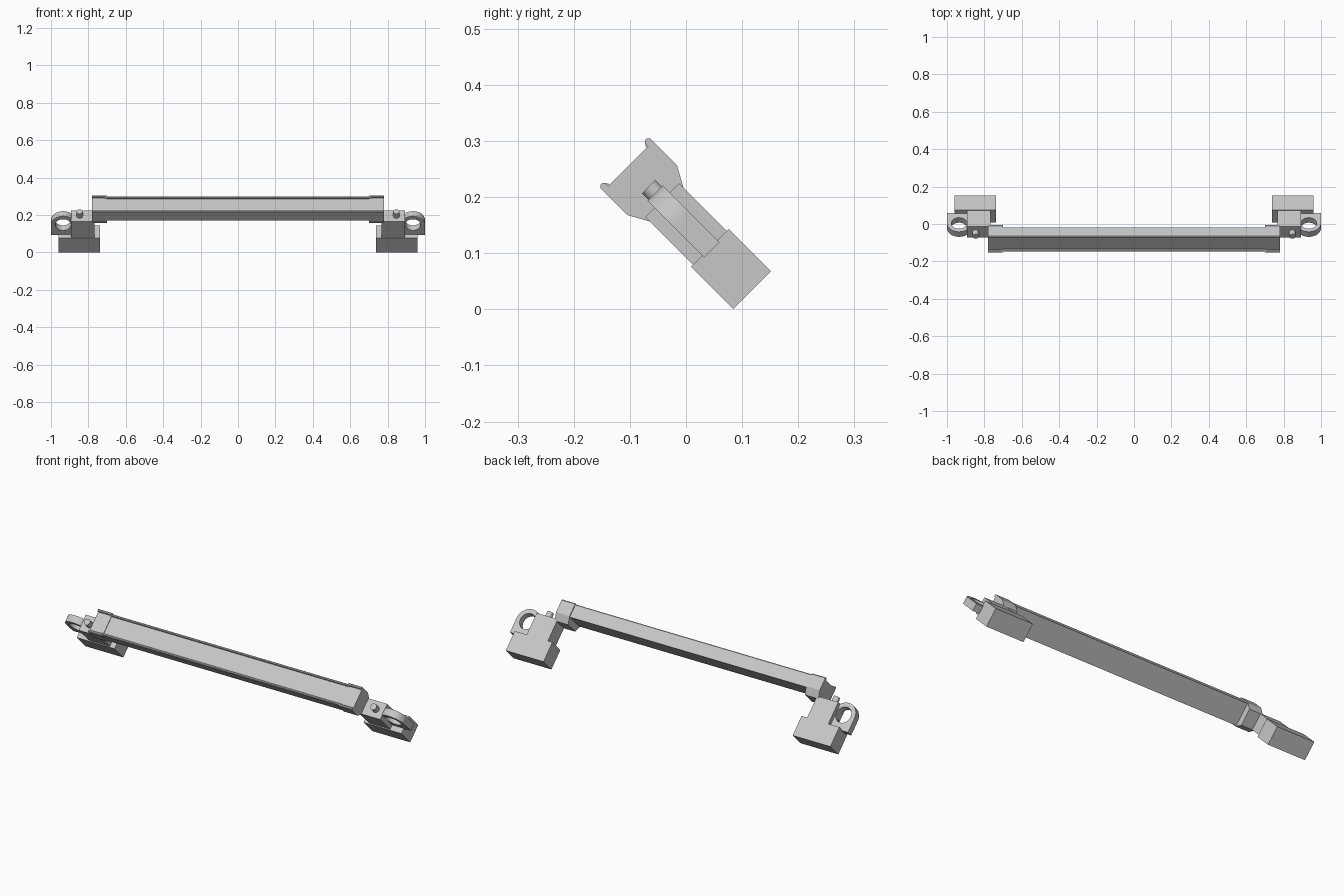
import bpy, bmesh, math
from mathutils import Matrix, Vector

cube = bpy.data.objects.get("Cube")
if cube:
    bpy.data.objects.remove(cube)

# One plain grey finish
grey = bpy.data.materials.new("light_grey_metal")
grey.use_nodes = True
COLOR = (0.57, 0.57, 0.57, 1)
grey.diffuse_color = COLOR
grey.node_tree.nodes["Principled BSDF"].inputs["Base Color"].default_value = COLOR

# Lamp frame: local x along the bar, y from lens to mount, z across; tilted 45 degrees
TILT = Matrix.Translation((0, 0.0757, 0.0763)) @ Matrix.Rotation(math.radians(-45), 4, "X")


def finish(name, bm, smooth=False):
    bm.transform(TILT)
    bmesh.ops.recalc_face_normals(bm, faces=bm.faces)
    mesh = bpy.data.meshes.new(name)
    bm.to_mesh(mesh)
    bm.free()
    mesh.materials.append(grey)
    ob = bpy.data.objects.new(name, mesh)
    bpy.context.collection.objects.link(ob)
    if smooth:
        bpy.ops.object.select_all(action="DESELECT")
        ob.select_set(True)
        bpy.context.view_layer.objects.active = ob
        bpy.ops.object.shade_smooth_by_angle(angle=math.radians(35))


def extrude(bm, faces, offset):
    new = bmesh.ops.extrude_face_region(bm, geom=faces)["geom"]
    verts = [v for v in new if isinstance(v, bmesh.types.BMVert)]
    bmesh.ops.translate(bm, verts=verts, vec=Vector(offset))


def profile_bar(name, half, x0, x1):
    """Sweep a symmetric (across, depth) half profile along x."""
    pts = half + [(-e, d) for e, d in reversed(half)]
    bm = bmesh.new()
    face = bm.faces.new([bm.verts.new((x0, d, e)) for e, d in pts])
    extrude(bm, [face], (x1 - x0, 0, 0))
    finish(name, bm)


def block(name, x, d, e):
    """Box from its ranges along x and depth and its half width across."""
    profile_bar(name, [(e, d[0]), (e, d[1])], x[0], x[1])


# Long flat-backed housing with a recessed lens between two lips
profile_bar("lamp_housing",
            [(0.047, -0.25), (0.047, -0.256), (0.05, -0.26), (0.055, -0.26),
             (0.058, -0.256), (0.058, -0.19)], -0.71, 0.71)

# Slightly larger end cap profile, tapering to the back
CAP = [(0.05, -0.253), (0.05, -0.26), (0.053, -0.264), (0.059, -0.264),
       (0.063, -0.259), (0.063, -0.193), (0.042, -0.155)]


def eyelet(name, side):
    """Arched plate with a round hole."""
    n, r, foot, hole = 48, 0.065, 0.078, 0.042
    cx, cd, half = 0.935 * side, -0.12, 0.019
    clamp = lambda v: max(-1, min(1, v * math.sqrt(2)))
    bm = bmesh.new()
    inner, outer = [], []
    for i in range(n):
        c, s = math.cos(math.tau * i / n), math.sin(math.tau * i / n)
        inner.append(bm.verts.new((cx + hole * c, cd + hole * s, -half)))
        ox, od = (r * clamp(c), foot * clamp(s)) if s > 1e-6 else (r * c, r * s)
        outer.append(bm.verts.new((cx + ox, cd + od, -half)))
    faces = [bm.faces.new((inner[i], outer[i], outer[(i + 1) % n], inner[(i + 1) % n]))
             for i in range(n)]
    extrude(bm, faces, (0, 0, 2 * half))
    finish(name, bm, True)


def screw(name, x):
    bm = bmesh.new()
    move = Matrix.Translation((x, -0.18, 0)) @ Matrix.Rotation(math.pi / 2, 4, "X")
    bmesh.ops.create_cone(bm, cap_ends=True, segments=24, radius1=0.017,
                          radius2=0.017, depth=0.042, matrix=move)
    finish(name, bm, True)


# Matching bracket at each end
for side, label in ((1, "left"), (-1, "right")):
    def span(a, b):
        return sorted((a * side, b * side))
    profile_bar(label + "_end_cap", CAP, *span(0.70, 0.78))
    block(label + "_bracket_arm", span(0.767, 0.892), (-0.167, -0.04), 0.0425)
    block(label + "_mount_block", span(0.737, 0.96), (-0.047, 0.0595), 0.0475)
    eyelet(label + "_eyelet", side)
    screw(label + "_pivot_screw", 0.847 * side)
